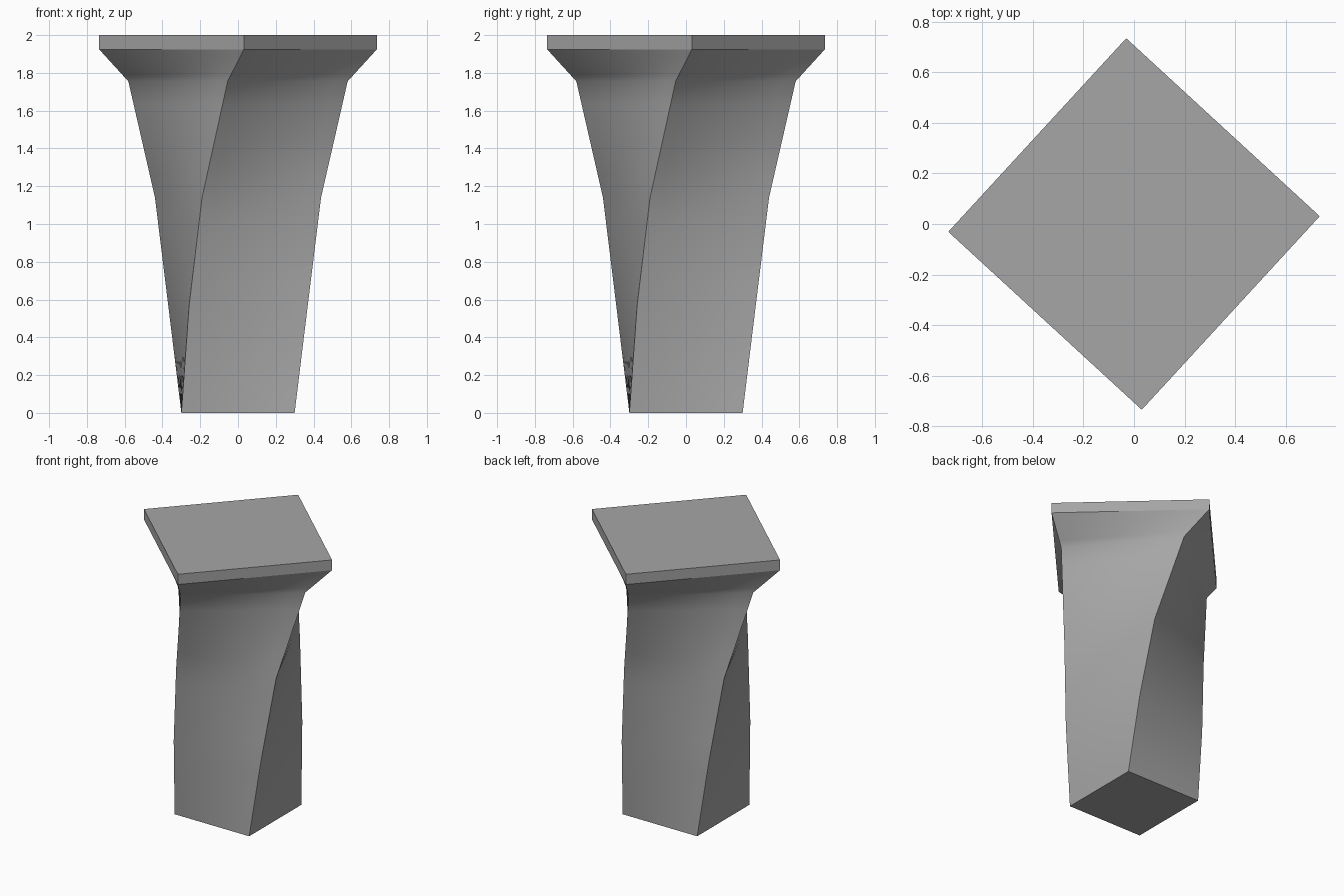
import bpy
import bmesh
from math import radians, cos, sin
from mathutils import Vector

if "Cube" in bpy.data.objects:
    bpy.data.objects.remove(bpy.data.objects["Cube"], do_unlink=True)

# One grey stone colour for everything
stone = bpy.data.materials.new("grey_stone")
stone.use_nodes = True
stone.diffuse_color = (0.38, 0.38, 0.38, 1)
stone.node_tree.nodes["Principled BSDF"].inputs["Base Color"].default_value = stone.diffuse_color

SIDE_STEPS = 10
BAND_STEPS = 5


def square(z, radius, twist):
    """Corners of a square section turned by twist degrees."""
    angles = [radians(225 + twist + 90 * i) for i in range(4)]
    return [Vector((radius * cos(a), radius * sin(a), z)) for a in angles]


def ring(corners):
    """Points spaced along the four straight sides of a section."""
    return [corners[i].lerp(corners[(i + 1) % 4], s / SIDE_STEPS)
            for i in range(4) for s in range(SIDE_STEPS)]


def loft(name, sections, steps, cap_top=False, cap_bottom=False):
    """Ruled skin through square sections, each side a finely divided patch."""
    rings = [ring(square(*sections[0]))]
    for low, high in zip(sections, sections[1:]):
        a, b = ring(square(*low)), ring(square(*high))
        for t in range(1, steps + 1):
            rings.append([p.lerp(q, t / steps) for p, q in zip(a, b)])
    bm = bmesh.new()
    loops = [[bm.verts.new(p) for p in r] for r in rings]
    count = len(loops[0])
    for low, high in zip(loops, loops[1:]):
        for i in range(count):
            j = (i + 1) % count
            bm.faces.new((low[i], low[j], high[j], high[i]))
    if cap_bottom:
        bm.faces.new(loops[0][::-1])
    if cap_top:
        bm.faces.new(loops[-1])
    mesh = bpy.data.meshes.new(name)
    bm.to_mesh(mesh)
    bm.free()
    mesh.materials.append(stone)
    obj = bpy.data.objects.new(name, mesh)
    bpy.context.collection.objects.link(obj)
    bpy.ops.object.select_all(action='DESELECT')
    obj.select_set(True)
    bpy.context.view_layer.objects.active = obj
    bpy.ops.object.shade_smooth_by_angle(angle=radians(30))
    return obj


# Twisted shaft flaring into the capital: height, corner radius, twist
shaft_sections = [
    (0.0, 0.424, 0.0),
    (0.57, 0.451, 10.0),
    (1.14, 0.479, 21.6),
    (1.755, 0.583, 39.6),
    (1.925, 0.736, 47.4),
]
loft("twisted_shaft", shaft_sections, BAND_STEPS, cap_bottom=True)

# Flat square slab on top
loft("top_slab", [(1.925, 0.736, 47.4), (2.0, 0.736, 47.4)], 1, cap_top=True)
